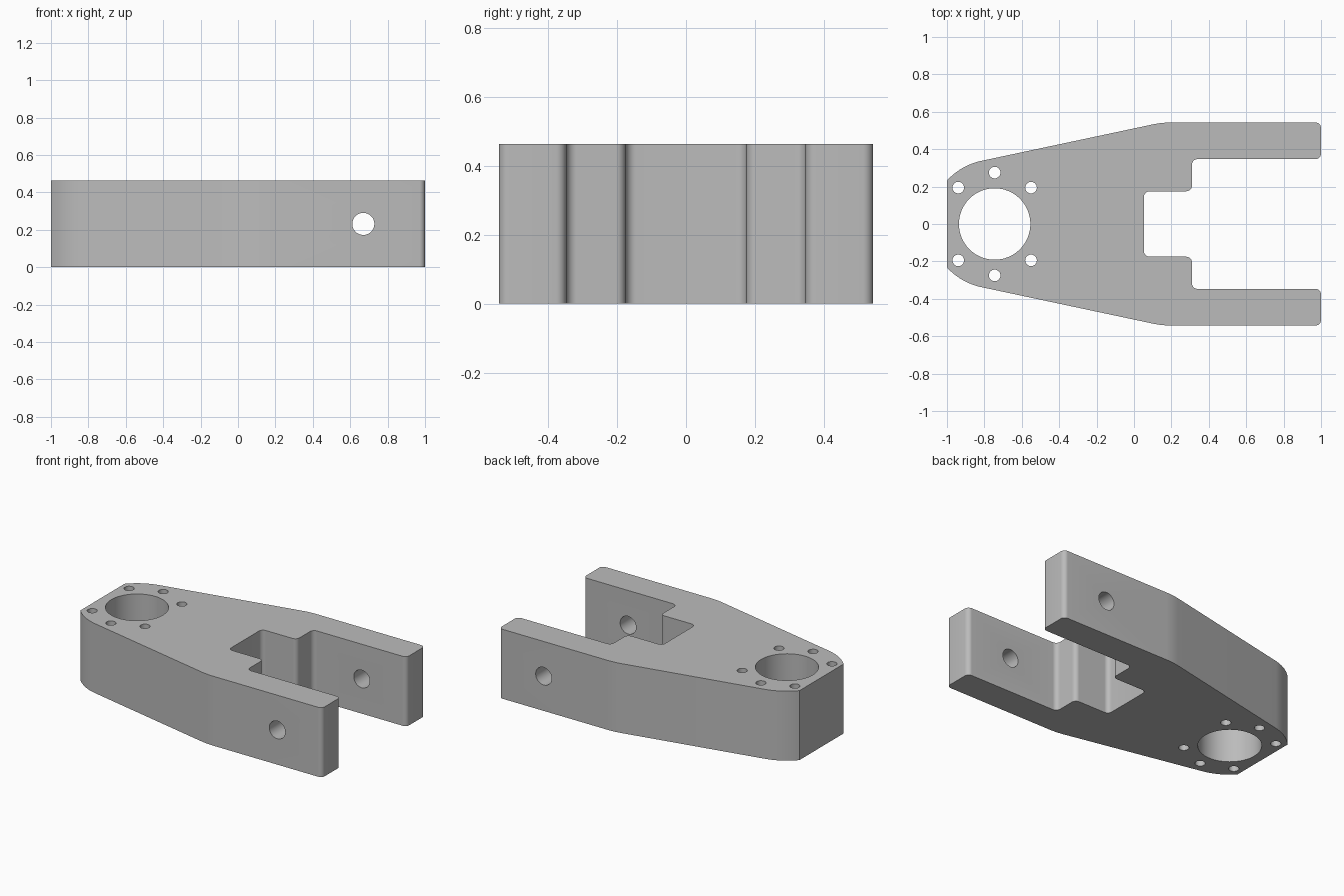
import bpy, bmesh
from math import sin, cos, radians, tan, pi
from mathutils import Vector, Matrix

cube = bpy.data.objects.get("Cube")
if cube:
    bpy.data.objects.remove(cube, do_unlink=True)

HEIGHT = 0.463
BORE = Vector((-0.745, 0.0))    # centre of the large bore
END_R = 0.345                   # rounded end around the bore

grey = bpy.data.materials.new("plain grey")
grey.use_nodes = True
colour = (0.5, 0.5, 0.5, 1)
grey.diffuse_color = colour
grey.node_tree.nodes["Principled BSDF"].inputs["Base Color"].default_value = colour


def fillet(prev, corner, nxt, radius, steps=8):
    """Points of a tangent arc that replaces a corner."""
    a, b = (prev - corner).normalized(), (nxt - corner).normalized()
    half = a.angle(b) / 2
    centre = corner + (a + b).normalized() * radius / sin(half)
    start = corner + a * radius / tan(half) - centre
    end = corner + b * radius / tan(half) - centre
    sweep = start.angle_signed(end)
    return [centre + Matrix.Rotation(-sweep * i / steps, 2) @ start
            for i in range(steps + 1)]


def new_object(name, bm):
    bmesh.ops.recalc_face_normals(bm, faces=bm.faces)
    mesh = bpy.data.meshes.new(name)
    bm.to_mesh(mesh)
    bm.free()
    mesh.materials.append(grey)
    obj = bpy.data.objects.new(name, mesh)
    bpy.context.collection.objects.link(obj)
    return obj


# Half outline: rounded end, tapering flank, fork arm and stepped slot
end_arc = [BORE + END_R * Vector((cos(t), sin(t)))
           for t in (radians(137.7 - 35.7 * i / 12) for i in range(13))]
corners = [((0.15, 0.543), 0.5), ((1.0, 0.543), 0.03), ((1.0, 0.347), 0.03),
           ((0.31, 0.347), 0.03), ((0.31, 0.175), 0.03), ((0.053, 0.175), 0.03)]
path = [end_arc[-1]] + [Vector(c) for c, r in corners] + [Vector((0.053, 0))]
half = list(end_arc)
half[0].x = -1.0
for i, (c, r) in enumerate(corners, 1):
    half += fillet(path[i - 1], path[i], path[i + 1], r)
outline = half + [Vector((p.x, -p.y)) for p in reversed(half)]

# Body: extruded outline
bm = bmesh.new()
base = bm.faces.new([bm.verts.new((p.x, p.y, 0)) for p in outline])
top = bmesh.ops.extrude_face_region(bm, geom=[base])["geom"]
bmesh.ops.translate(bm, vec=(0, 0, HEIGHT),
                    verts=[v for v in top if isinstance(v, bmesh.types.BMVert)])
body = new_object("fork_bracket", bm)

# Hole cutters: bore, six bolt holes and the cross pin hole
cutters = bmesh.new()


def drill(place, radius, depth, segments):
    bmesh.ops.create_cone(cutters, cap_ends=True, segments=segments, radius1=radius,
                          radius2=radius, depth=depth, matrix=place)


mid = HEIGHT / 2
drill(Matrix.Translation((BORE.x, BORE.y, mid)), 0.191, 1, 64)
for side in (1, -1):
    for angle in (45, 90, 135):
        x = BORE.x + 0.275 * cos(radians(angle))
        y = side * 0.275 * sin(radians(angle))
        drill(Matrix.Translation((x, y, mid)), 0.031, 1, 32)
drill(Matrix.Translation((0.67, 0, mid)) @ Matrix.Rotation(pi / 2, 4, 'X'), 0.059, 2, 40)
cutter = new_object("hole_cutters", cutters)
cutter.hide_render = True

# Cut the holes, then keep only the finished body
cut = body.modifiers.new("holes", 'BOOLEAN')
cut.operation = 'DIFFERENCE'
cut.solver = 'EXACT'
cut.object = cutter
bpy.ops.object.select_all(action='DESELECT')
body.select_set(True)
bpy.context.view_layer.objects.active = body
bpy.ops.object.modifier_apply(modifier=cut.name)
bpy.data.objects.remove(cutter, do_unlink=True)
bpy.ops.object.shade_smooth_by_angle(angle=radians(30))
